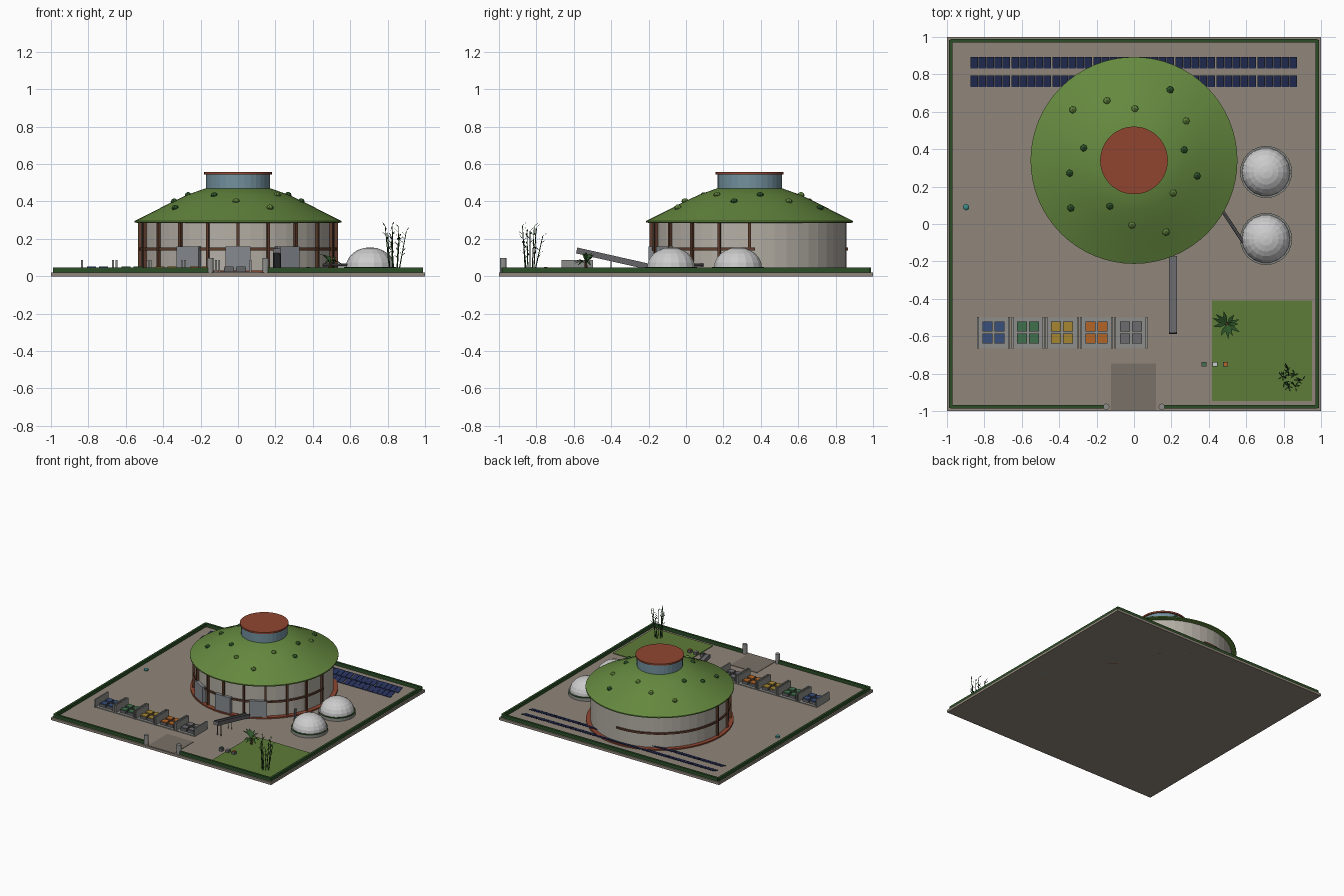
import bpy, math, random
from mathutils import Vector

if "Cube" in bpy.data.objects:
    bpy.data.objects.remove(bpy.data.objects["Cube"])
random.seed(4)
CY = 0.34  # hall centre on y

def mat(name, *rgb):
    m = bpy.data.materials.new(name)
    m.diffuse_color = (*rgb, 1)
    m.use_nodes = True
    m.node_tree.nodes["Principled BSDF"].inputs["Base Color"].default_value = m.diffuse_color
    return m

PAVE = mat("paving", .28, .24, .195)
DRIVE = mat("driveway", .19, .165, .135)
GRASS = mat("grass", .11, .20, .04)
ROOF = mat("roof_green", .13, .25, .05)
HEDGE = mat("hedge_green", .025, .075, .02)
SHRUB = mat("shrub_green", .03, .10, .025)
RED = mat("terracotta", .28, .06, .03)
WOOD = mat("timber", .11, .045, .025)
WALL = mat("wall", .46, .43, .38)
GLASS = mat("glass", .17, .28, .34)
DOOR = mat("door", .24, .26, .28)
SOLAR = mat("solar", .02, .03, .10)
STEEL = mat("steel", .13, .13, .14)
CONC = mat("concrete", .27, .27, .26)
DOME = mat("dome", .55, .55, .55)
TEAL = mat("teal", .05, .25, .25)

def mesh(name, verts, faces, m):
    me = bpy.data.meshes.new(name)
    me.from_pydata(verts, [], faces)
    me.materials.append(m)
    o = bpy.data.objects.new(name, me)
    bpy.context.collection.objects.link(o)
    return o

def box(name, x0, x1, y0, y1, z0, z1, m):
    v = [(x, y, z) for z in (z0, z1) for x, y in ((x0, y0), (x1, y0), (x1, y1), (x0, y1))]
    f = [(3, 2, 1, 0), (4, 5, 6, 7)] + [(i, (i+1) % 4, (i+1) % 4+4, i+4) for i in range(4)]
    return mesh(name, v, f, m)

def lathe(name, prof, cx, cy, m, n=48, smooth=False):
    # closed solid from (radius, z) profile with flat caps
    v = [(cx+r*math.cos(2*math.pi*i/n), cy+r*math.sin(2*math.pi*i/n), z) for r, z in prof for i in range(n)]
    f = [(k*n+i, k*n+(i+1) % n, (k+1)*n+(i+1) % n, (k+1)*n+i) for k in range(len(prof)-1) for i in range(n)]
    f += [tuple(range(n-1, -1, -1)), tuple(range((len(prof)-1)*n, len(prof)*n))]
    o = mesh(name, v, f, m)
    if smooth:
        bpy.context.view_layer.objects.active = o
        o.select_set(True)
        bpy.ops.object.shade_smooth_by_angle(angle=math.radians(20))
        o.select_set(False)
    return o

def rod(name, a, b, r, m, n=8, r2=None):
    a, b = Vector(a), Vector(b)
    q = (b-a).to_track_quat('Z', 'Y')
    o = lathe(name, [(r, 0), (r if r2 is None else r2, (b-a).length)], 0, 0, m, n)
    o.data.transform(q.to_matrix().to_4x4())
    o.location = a
    return o

def around(name, ang, r, w, d, z0, z1, m):
    # box standing on the hall wall, angle measured from the front
    o = box(name, -w/2, w/2, -d/2, d/2, z0, z1, m)
    o.location = (r*math.sin(ang), CY-r*math.cos(ang), 0)
    o.rotation_euler.z = ang
    return o

# site
box("ground", -1, 1, -1, 1, 0, .02, PAVE)
box("lawn", .417, .952, -.947, -.41, 0, .025, GRASS)
box("driveway", -.123, .118, -.995, -.745, .002, .023, DRIVE)
for s in (-1, 1):
    box("side_hedge", s*.98-.009, s*.98+.009, -.985, .985, .018, .047, HEDGE)
    box("front_hedge", min(s*.15, s*.98), max(s*.15, s*.98), -.987, -.969, .018, .047, HEDGE)
    lathe("gate_post", [(.017, 0), (.017, .098)], s*.148, -.977, CONC, 12)
box("back_hedge", -.98, .98, .971, .989, .018, .047, HEDGE)

# round hall
lathe("hall_plinth", [(.55, 0), (.55, .03)], 0, CY, RED)
lathe("hall_wall", [(.517, .02), (.517, .295)], 0, CY, WALL)
prof = [(.53, .285), (.553, .287), (.553, .296), (.46, .342), (.36, .394), (.27, .436), (.18, .468), (.16, .47)]
lathe("green_roof", prof, 0, CY, ROOF, 64, True)
lathe("lantern", [(.172, .455), (.172, .546)], 0, CY, GLASS, 32)
lathe("lantern_cap", [(.181, .545), (.181, .558)], 0, CY, RED, 48)
for i in range(-5, 6):
    around("wall_post", math.radians(18*i), .525, .015, .018, .02, .285, WOOD)
for i in range(-30, 30):
    if i < 16:
        around("wall_rail", math.radians(6*i), .519, .056, .014, .138, .153, WOOD)
for a in (-30, 0, 30):
    around("door", math.radians(a), .525, .135, .03, .02, .16, DOOR)

# roof shrubs
for x, y in [(-.144, .658), (.005, .615), (.193, .717), (.278, .55), (-.326, .61), (-.267, .406), (-.342, .272),
             (.267, .396), (.337, .257), (.209, .166), (-.128, .096), (-.337, .086), (-.011, -.005), (.171, -.043)]:
    r = math.hypot(x, y-CY)
    z = .47-(r-.18)*.46+.006
    o = lathe("roof_shrub", [(.012, -.012), (.02, 0), (.015, .011), (.006, .017)], 0, 0,
              ROOF if random.random() < .25 else SHRUB, 7)
    o.location = (x, y, z)

# digester domes
for y in (.278, -.08):
    lathe("dome_base", [(.138, 0), (.138, .05)], .706, y, CONC, 24)
    lathe("dome_rim", [(.139, .042), (.139, .05)], .706, y, HEDGE, 24)
    lathe("dome", [(.13*math.cos(t), .046+.109*math.sin(t)) for t in [math.pi/2*k/6.1 for k in range(7)]],
          .706, y, DOME, 18)
rod("dome_pipe", (.46, .09, .06), (.585, -.10, .06), .009, STEEL)

# solar rows, tilted to the front
for y0 in (.832, .732):
    for g in range(8):
        for k in range(5):
            x = -.875+g*.2195+k*.0428
            y1 = y0+.062
            mesh("solar_panel", [(x, y0, .022), (x+.04, y0, .022), (x+.04, y1, .04), (x, y1, .04),
                                 (x, y0, .026), (x+.04, y0, .026), (x+.04, y1, .044), (x, y1, .044)],
                 [(3, 2, 1, 0), (4, 5, 6, 7), (0, 1, 5, 4), (1, 2, 6, 5), (2, 3, 7, 6), (3, 0, 4, 7)], SOLAR)

# sorting bays with four bins each
BINS = [mat("bin_blue", .04, .08, .2), mat("bin_green", .05, .16, .07), mat("bin_yellow", .38, .24, .03),
        mat("bin_orange", .45, .13, .02), mat("bin_grey", .15, .15, .16)]
for i, m in enumerate(BINS):
    x = -.751+i*.1835
    box("bay_floor", x-.085, x+.085, -.662, -.5, .01, .026, CONC)
    for s in (-1, 1):
        box("bay_wall", x+s*.083-.005, x+s*.083+.005, -.665, -.498, .01, .086, CONC)
        for t in (-1, 1):
            cx, cy = x+s*.032, -.581+t*.032
            box("bin", cx-.027, cx+.027, cy-.027, cy+.027, .02, .046, STEEL)
            box("bin_lid", cx-.024, cx+.024, cy-.024, cy+.024, .046, .052, m)

# conveyor
rise = math.atan2(.09, .40)
c = box("conveyor_belt", -.017, .017, -.21, .21, -.012, .012, STEEL)
c.location, c.rotation_euler.x = (.208, -.38, .09), -rise
for s in (-1, 1):
    c = box("conveyor_rail", s*.018-.003, s*.018+.003, -.21, .21, -.014, .018, STEEL)
    c.location, c.rotation_euler.x = (.208, -.38, .09), -rise
    for y, z in ((-.54, .12), (-.4, .09)):
        rod("conveyor_leg", (.208+s*.016, y, .02), (.208+s*.016, y, z), .003, STEEL, 6)

# small litter bins and water point
for x, m in ((.375, BINS[1]), (.433, DOME), (.49, BINS[3])):
    box("litter_bin", x-.013, x+.013, -.763, -.737, .02, .045, STEEL)
    box("litter_bin_lid", x-.01, x+.01, -.76, -.74, .045, .05, m)
lathe("water_point", [(.017, .01), (.017, .03), (.008, .036)], -.898, .09, TEAL, 12)

def leaf(name, base, tip, w, lift, m):
    a, b = Vector(base), Vector(tip)
    side = (b-a).cross(Vector((0, 0, 1))).normalized()*w
    mid = a.lerp(b, .5)+Vector((0, 0, lift))
    mesh(name, [a, mid+side, b, mid-side], [(0, 1, 2, 3)], m)

# broad-leaf plant
lathe("plant_stem", [(.01, .02), (.006, .075)], .497, -.535, WOOD, 8)
for k in range(11):
    a = k*2.4
    r, h = random.uniform(.055, .085), random.uniform(.05, .135)
    leaf("plant_leaf", (.497, -.535, .07), (.497+r*math.cos(a), -.535+r*math.sin(a), h), .011, .016, SHRUB)

# bamboo clump
for k in range(7):
    a = k*2*math.pi/7
    b = Vector((.834+.025*math.cos(a), -.834+.025*math.sin(a), .02))
    r = random.uniform(.03, .07)
    t = Vector((.834+r*math.cos(a), -.834+r*math.sin(a), random.uniform(.2, .275)))
    rod("bamboo_stalk", b, t, .0035, HEDGE, 6, .002)
    for j in range(7):
        p = b.lerp(t, .4+j*.1)
        q = random.uniform(0, 6.28)
        leaf("bamboo_leaf", p, p+Vector((.028*math.cos(q), .028*math.sin(q), .02)), .004, 0, SHRUB)
